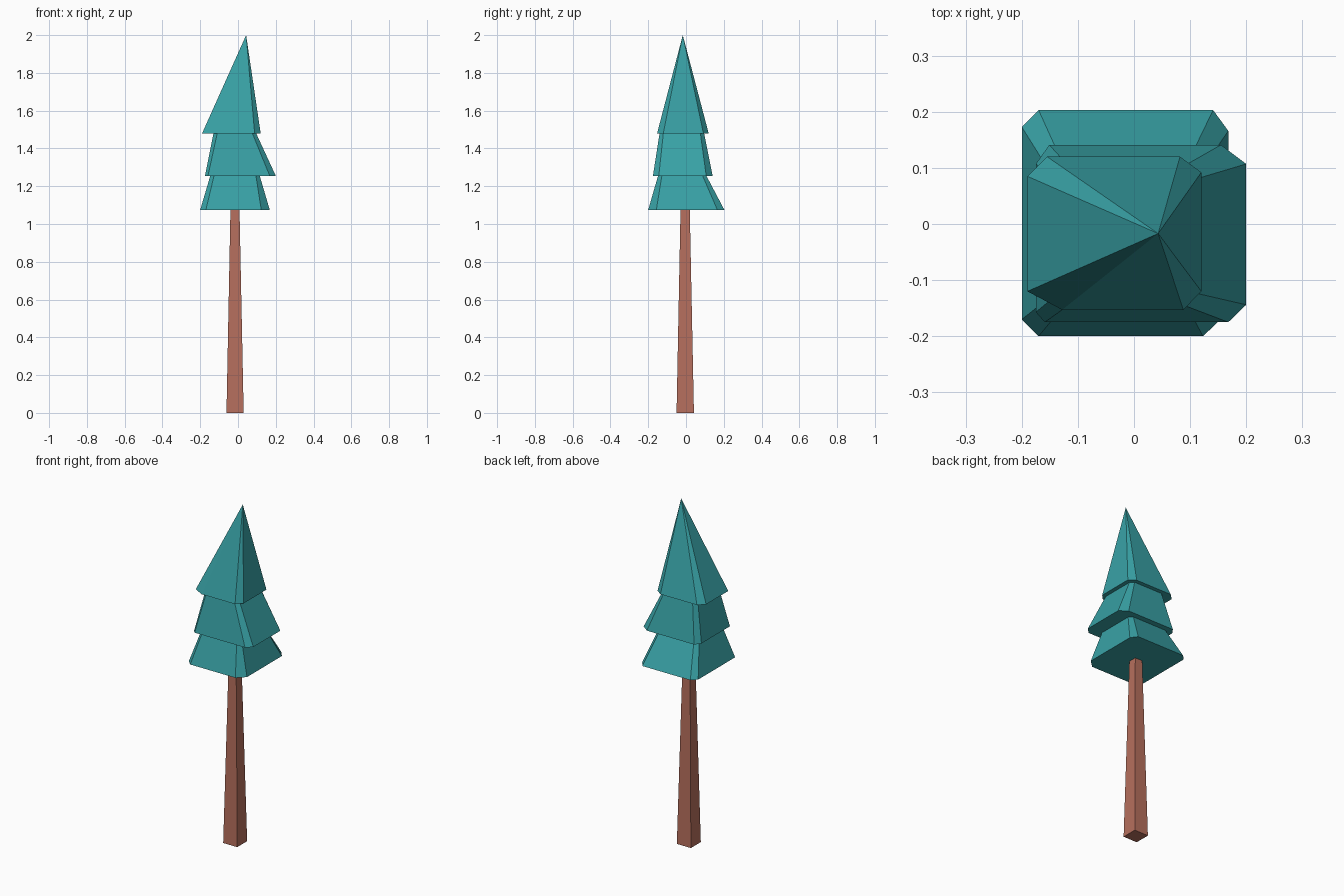
import bpy, bmesh

if "Cube" in bpy.data.objects:
    bpy.data.objects.remove(bpy.data.objects["Cube"])


def material(name, color):
    m = bpy.data.materials.new(name)
    m.diffuse_color = (*color, 1)
    m.use_nodes = True
    m.node_tree.nodes["Principled BSDF"].inputs["Base Color"].default_value = m.diffuse_color
    return m


def rect(x0, x1, y0, y1, cut=0.0):
    """Rectangle outline, counter-clockwise, optionally with cut corners."""
    if not cut:
        return [(x0, y0), (x1, y0), (x1, y1), (x0, y1)]
    return [(x0, y0 + cut), (x0 + cut, y0), (x1 - cut, y0), (x1, y0 + cut),
            (x1, y1 - cut), (x1 - cut, y1), (x0 + cut, y1), (x0, y1 - cut)]


def loft(name, base, z0, top, z1, mat):
    """Closed solid between two outlines; a one-point top makes a spire."""
    bm = bmesh.new()
    lo = [bm.verts.new((x, y, z0)) for x, y in base]
    hi = [bm.verts.new((x, y, z1)) for x, y in top]
    n = len(lo)
    bm.faces.new(lo[::-1])
    if len(hi) > 1:
        bm.faces.new(hi)
    for i in range(n):
        j = (i + 1) % n
        if len(hi) == 1:
            bm.faces.new((lo[i], lo[j], hi[0]))
        else:
            bm.faces.new((lo[i], lo[j], hi[j], hi[i]))
    bmesh.ops.recalc_face_normals(bm, faces=bm.faces[:])
    me = bpy.data.meshes.new(name)
    bm.to_mesh(me)
    bm.free()
    me.materials.append(mat)
    ob = bpy.data.objects.new(name, me)
    bpy.context.collection.objects.link(ob)
    return ob


bark = material("bark", (0.47, 0.16, 0.11))
needles = material("needles", (0.04, 0.36, 0.38))

# Tapered square trunk
loft("trunk", rect(-0.061, 0.03, -0.05, 0.042), 0,
     rect(-0.04, 0.008, -0.029, 0.02), 1.075, bark)

# Three irregular foliage tiers: outlines start at the left side, near front
lower = [(-0.2, -0.17), (-0.17, -0.2), (0.123, -0.2), (0.168, -0.157),
         (0.168, 0.166), (0.141, 0.203), (-0.17, 0.203), (-0.2, 0.173)]
middle = [(-0.175, -0.157), (-0.159, -0.175), (0.168, -0.175), (0.2, -0.144),
          (0.2, 0.107), (0.155, 0.141), (-0.151, 0.141), (-0.175, 0.107)]
upper = [(-0.19, -0.12), (-0.128, -0.153), (0.088, -0.153), (0.12, -0.12),
         (0.12, 0.092), (0.082, 0.12), (-0.155, 0.12), (-0.19, 0.085)]

loft("lower_foliage", lower, 1.075,
     rect(-0.147, 0.115, -0.148, 0.108, 0.02), 1.255, needles)
loft("middle_foliage", middle, 1.255,
     rect(-0.13, 0.096, -0.14, 0.096, 0.02), 1.48, needles)
loft("top_foliage", upper, 1.48, [(0.043, -0.017)], 2.0, needles)
